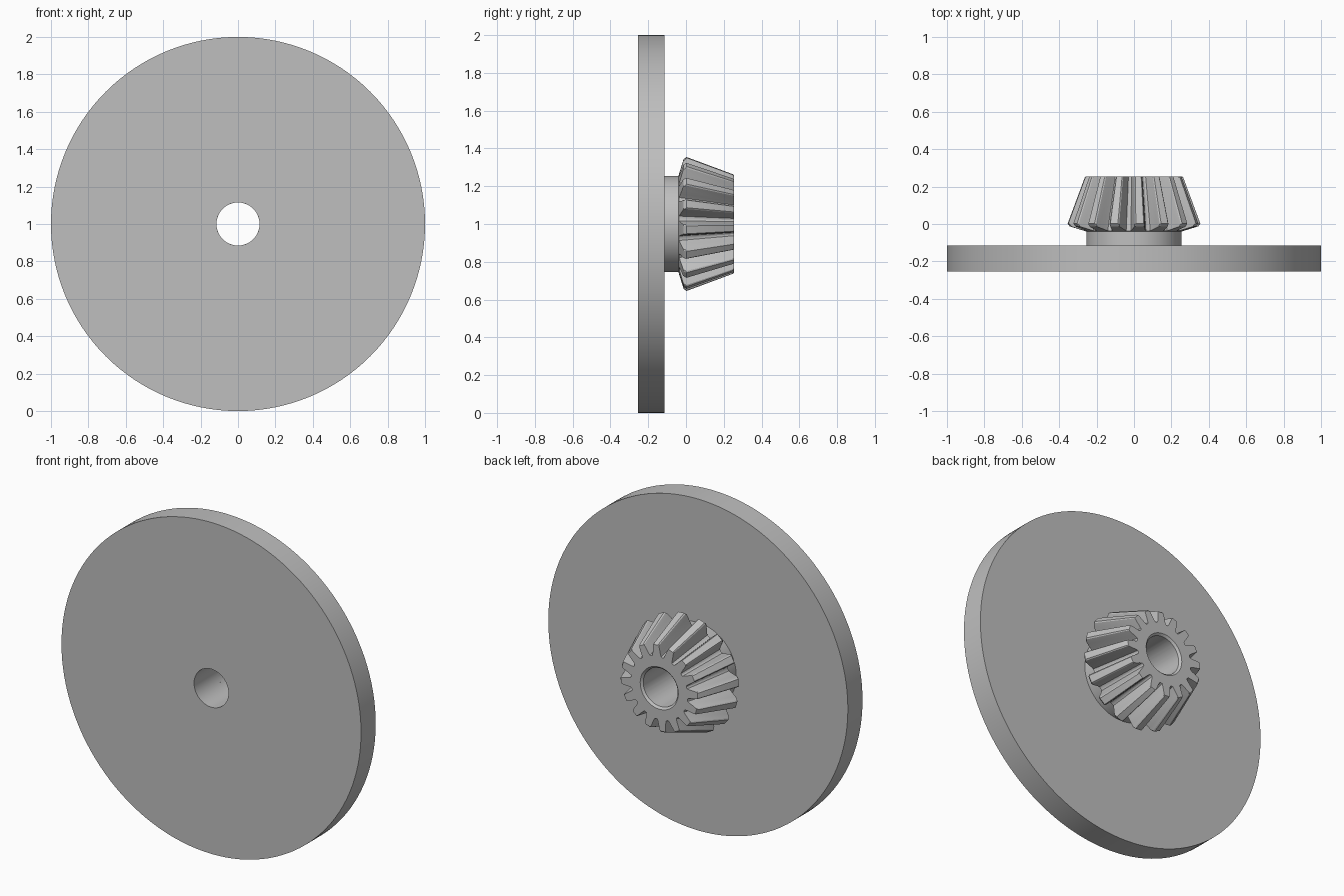
import bpy
import bmesh
from math import sin, cos, radians

if "Cube" in bpy.data.objects:
    bpy.data.objects.remove(bpy.data.objects["Cube"])

AXIS_Z = 1.0
BORE = 0.115
TEETH = 16

steel = bpy.data.materials.new("grey steel")
steel.use_nodes = True
grey = (0.52, 0.52, 0.52, 1)
steel.diffuse_color = grey
steel.node_tree.nodes["Principled BSDF"].inputs["Base Color"].default_value = grey


def loft(name, rings):
    """Closed loft through rings of (angle, radius, y) points about the axle."""
    bm = bmesh.new()
    loops = [[bm.verts.new((r * sin(a), y, AXIS_Z + r * cos(a))) for a, r, y in ring]
             for ring in rings]
    n = len(loops[0])
    for k, near in enumerate(loops):
        far = loops[(k + 1) % len(loops)]
        for i in range(n):
            j = (i + 1) % n
            bm.faces.new((near[i], near[j], far[j], far[i]))
    bmesh.ops.recalc_face_normals(bm, faces=bm.faces)
    mesh = bpy.data.meshes.new(name)
    bm.to_mesh(mesh)
    bm.free()
    mesh.materials.append(steel)
    obj = bpy.data.objects.new(name, mesh)
    bpy.context.collection.objects.link(obj)
    bpy.ops.object.select_all(action='DESELECT')
    obj.select_set(True)
    bpy.context.view_layer.objects.active = obj
    bpy.ops.object.shade_smooth_by_angle(angle=radians(30))
    return obj


def circle(radius, y, angles):
    return [(a, radius, y) for a in angles]


def tube(name, radius, y0, y1):
    angles = [radians(360 * i / 128) for i in range(128)]
    loft(name, [circle(r, y, angles) for r, y in
                ((BORE, y0), (radius, y0), (radius, y1), (BORE, y1))])


# Large disc and the hub behind it
tube("disc", 1.0, -0.255, -0.115)
tube("hub", 0.255, -0.115, -0.04)

# One tooth: half outline as (degrees, height fraction), mirrored, plus gap floor
half = [(-8.6, 0.0), (-7.0, 0.25), (-5.5, 0.65), (-4.4, 0.93), (-3.4, 1.0)]
tooth = half + [(-d, h) for d, h in reversed(half)] + [(11.25, -0.04)]
outline = [(radians(5 + 360 / TEETH * k + d), h) for k in range(TEETH) for d, h in tooth]
angles = [a for a, h in outline]


def toothed(root, tip, y_root, y_tip):
    return [(a, root + (tip - root) * h, y_root + (y_tip - y_root) * h) for a, h in outline]


# Bevel gear: back cone, chamfered outer edge, tapered teeth, flat end, bore
loft("bevel_gear", [
    circle(BORE, -0.04, angles),
    circle(0.255, -0.04, angles),
    toothed(0.268, 0.343, -0.036, -0.013),
    toothed(0.268, 0.355, -0.03, 0.002),
    toothed(0.193, 0.264, 0.25, 0.247),
    toothed(0.192, 0.257, 0.255, 0.255),
    circle(0.127, 0.255, angles),
    circle(BORE, 0.243, angles),
])
